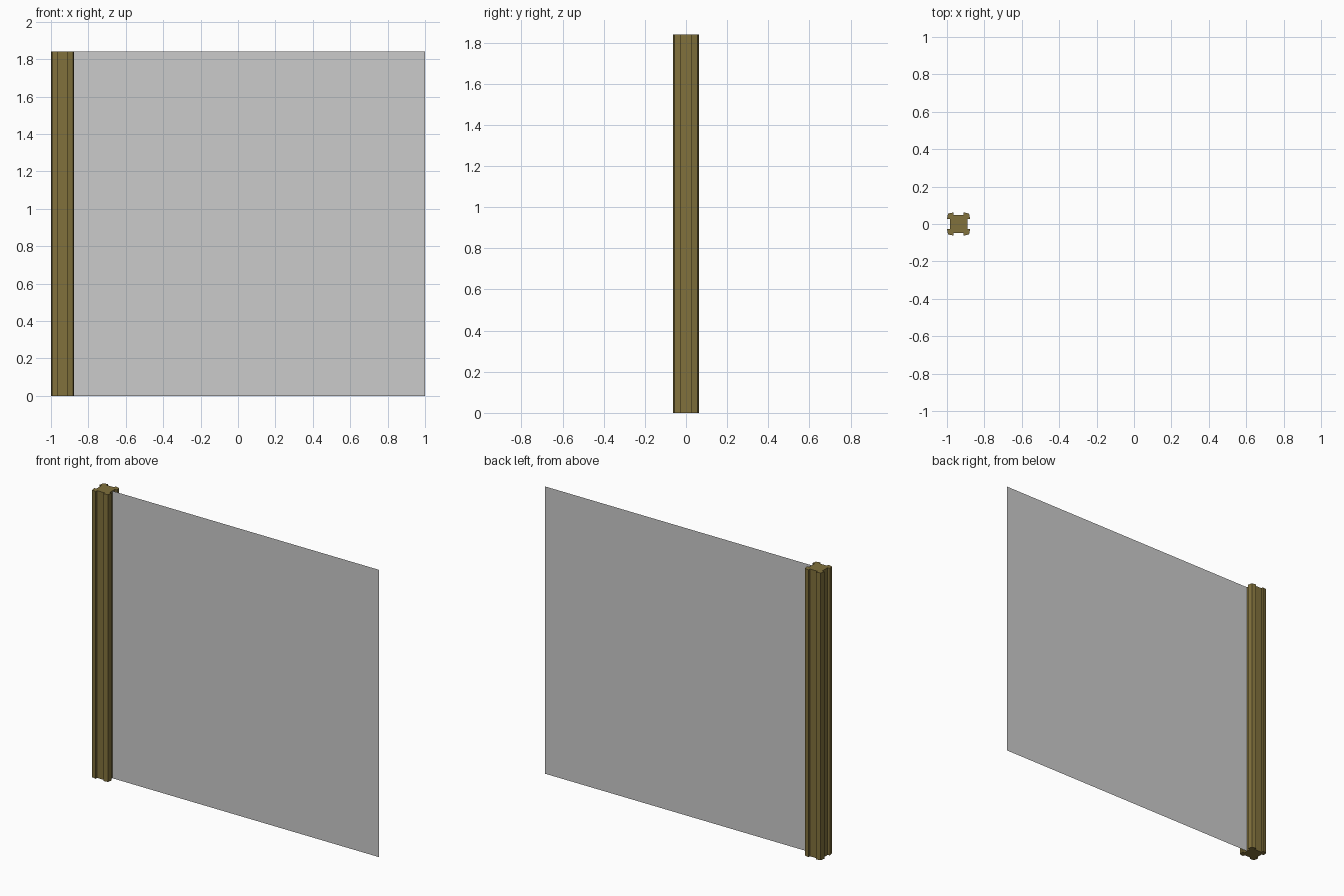
import bpy
import bmesh

if "Cube" in bpy.data.objects:
    bpy.data.objects.remove(bpy.data.objects["Cube"])

HEIGHT = 1.84
POST_X = -0.938


def make_object(name, bm, material=None):
    mesh = bpy.data.meshes.new(name)
    bm.to_mesh(mesh)
    bm.free()
    if material:
        mesh.materials.append(material)
    obj = bpy.data.objects.new(name, mesh)
    bpy.context.collection.objects.link(obj)
    return obj


wood = bpy.data.materials.new("wood")
wood.diffuse_color = (0.22, 0.165, 0.045, 1)
wood.use_nodes = True
wood.node_tree.nodes["Principled BSDF"].inputs["Base Color"].default_value = wood.diffuse_color

# Post: one corner of the grooved section, turned four times and extruded
corner = [(0.047, 0.027), (0.062, 0.027), (0.056, 0.056), (0.027, 0.062), (0.027, 0.047)]
section = []
for turn in range(4):
    section += corner
    corner = [(-y, x) for x, y in corner]

bm = bmesh.new()
base = bm.faces.new([bm.verts.new((POST_X + x, y, 0)) for x, y in section])
result = bmesh.ops.extrude_face_region(bm, geom=[base], use_keep_orig=True)
top = [v for v in result["geom"] if isinstance(v, bmesh.types.BMVert)]
bmesh.ops.translate(bm, vec=(0, 0, HEIGHT), verts=top)
bmesh.ops.recalc_face_normals(bm, faces=bm.faces)
make_object("post", bm, wood)

# Panel: a single thin sheet seated in the post's groove
left, right = POST_X + 0.047, 1.0
bm = bmesh.new()
bm.faces.new([bm.verts.new(p) for p in
              ((left, 0, 0), (right, 0, 0), (right, 0, HEIGHT), (left, 0, HEIGHT))])
make_object("fence_panel", bm)
